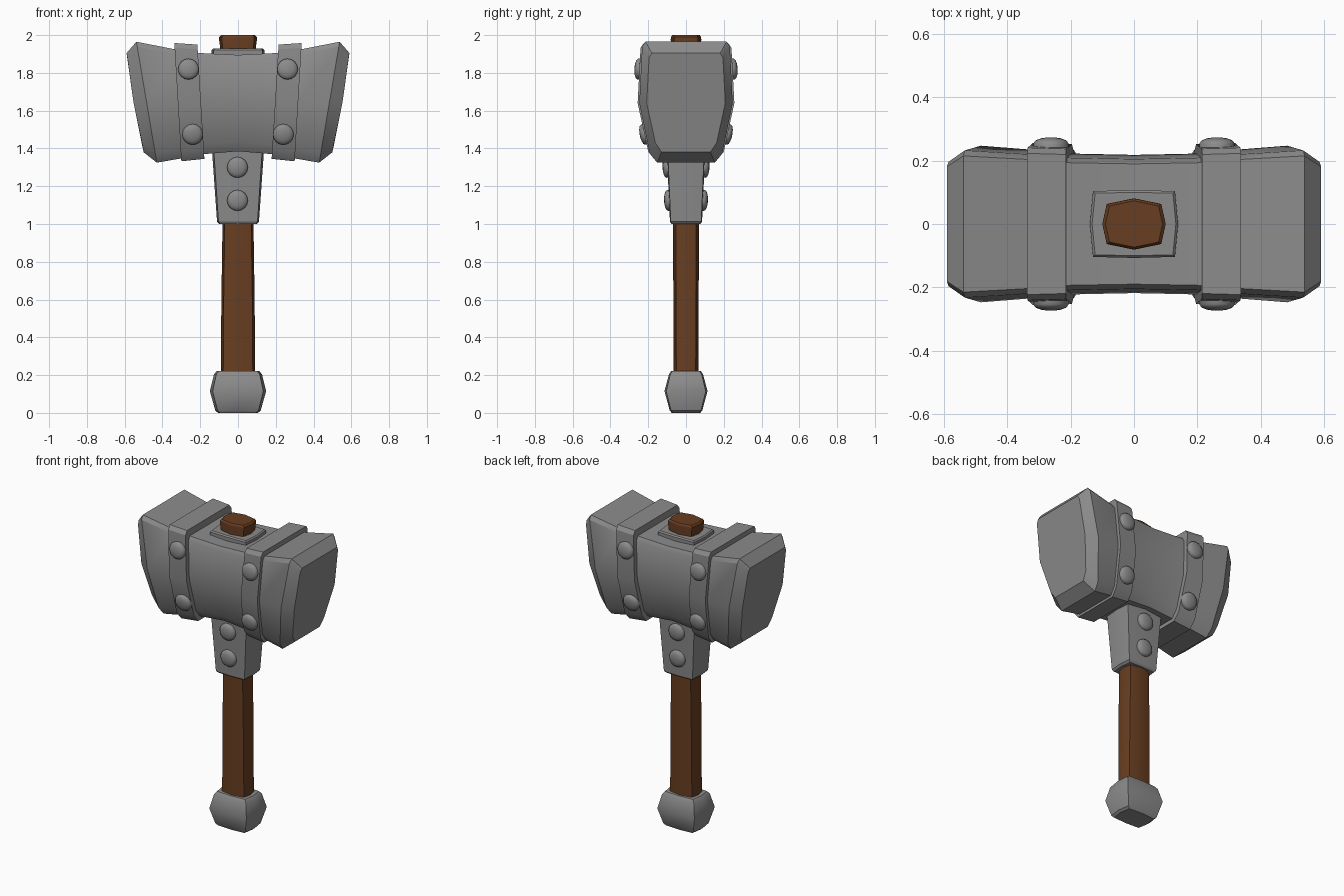
import bpy, bmesh, math
from mathutils import Vector, Matrix

if "Cube" in bpy.data.objects:
    bpy.data.objects.remove(bpy.data.objects["Cube"])


def material(name, rgb):
    m = bpy.data.materials.new(name)
    m.diffuse_color = (*rgb, 1)
    m.use_nodes = True
    m.node_tree.nodes["Principled BSDF"].inputs["Base Color"].default_value = m.diffuse_color
    return m


STEEL = material("grey_steel", (0.26, 0.26, 0.26))
WOOD = material("brown_wood", (0.14, 0.048, 0.015))


def loft(name, rings, mat, smooth=30):
    """Skin a list of equal-length closed rings and cap both ends."""
    bm = bmesh.new()
    loops = [[bm.verts.new(p) for p in r] for r in rings]
    n = len(loops[0])
    for a, b in zip(loops, loops[1:]):
        for i in range(n):
            j = (i + 1) % n
            bm.faces.new((a[i], a[j], b[j], b[i]))
    bm.faces.new(loops[0][::-1])
    bm.faces.new(loops[-1])
    bmesh.ops.recalc_face_normals(bm, faces=bm.faces)
    me = bpy.data.meshes.new(name)
    bm.to_mesh(me)
    bm.free()
    ob = bpy.data.objects.new(name, me)
    bpy.context.collection.objects.link(ob)
    me.materials.append(mat)
    bpy.ops.object.select_all(action='DESELECT')
    ob.select_set(True)
    bpy.context.view_layer.objects.active = ob
    bpy.ops.object.shade_smooth_by_angle(angle=math.radians(smooth))
    return ob


def head_ring(side, x_top, x_bot, z_top, z_bot, w, bulge=0):
    """Tapered hammer cross-section, leaning so its top is further out."""
    half = [(0.87, z_top), (0.94, z_top - 0.025), (1, 1.64),
            (0.78, z_bot + 0.05), (0.62, z_bot)]
    pts = [(w * k, z) for k, z in half] + [(-w * k, z) for k, z in half[::-1]]
    ring = []
    for y, z in pts:
        t = (z - z_bot) / (z_top - z_bot)
        x = x_bot + (x_top - x_bot) * t + (bulge if z == 1.64 else 0)
        ring.append((side * x, y, z))
    return ring


def shaft_ring(z, a, b, kx, ky):
    """Eight-sided upright section; kx, ky place the corner points."""
    return [(a, 0, z), (a * kx, b * ky, z), (0, b, z), (-a * kx, b * ky, z),
            (-a, 0, z), (-a * kx, -b * ky, z), (0, -b, z), (a * kx, -b * ky, z)]


def shaft(name, profile, mat, kx, ky):
    return loft(name, [shaft_ring(z, a, b, kx, ky) for z, a, b in profile], mat)


def rivet(name, pos, normal):
    q = Vector((0, 0, 1)).rotation_difference(Vector(normal))
    mtx = Matrix.Translation(pos) @ q.to_matrix().to_4x4()
    prof = [(0.055, -0.02), (0.055, 0.008), (0.048, 0.017), (0.032, 0.023), (0.012, 0.026)]
    rings = [[mtx @ Vector((r * math.cos(i * math.tau / 16), r * math.sin(i * math.tau / 16), h))
              for i in range(16)] for r, h in prof]
    loft(name, rings, STEEL, 50)


# Hammer head: flared sections, mirrored about the middle
half = [(0.20, 0.18, 1.905, 1.37, 0.222), (0.335, 0.30, 1.925, 1.347, 0.234),
        (0.538, 0.43, 1.965, 1.325, 0.247)]
face = (0.59, 0.50, 1.905, 1.38, 0.208, 0.008)
rings = [head_ring(-1, *face)] + [head_ring(-1, *s) for s in half[::-1]]
rings += [head_ring(1, 0, 0, 1.895, 1.385, 0.218)]
rings += [head_ring(1, *s) for s in half] + [head_ring(1, *face)]
loft("hammer_head", rings, STEEL)

# Straps round the head, with rivets front and back
for side, label in ((-1, "left"), (1, "right")):
    loft(f"strap_{label}", [head_ring(side, 0.215, 0.178, 1.95, 1.345, 0.252),
                            head_ring(side, 0.337, 0.30, 1.958, 1.332, 0.256)], STEEL)
    for f in (-1, 1):
        end = "front" if f < 0 else "back"
        rivet(f"upper_rivet_{label}_{end}", (side * 0.262, f * 0.247, 1.82), (0, f, 0.05))
        rivet(f"lower_rivet_{label}_{end}", (side * 0.24, f * 0.219, 1.475), (0, f, -0.2))

# Wooden handle running right through the head
shaft("handle", [(0.1, 0.093, 0.066), (0.22, 0.091, 0.066), (0.6, 0.088, 0.067),
                 (1.0, 0.082, 0.069), (1.4, 0.085, 0.07), (1.9, 0.09, 0.075),
                 (1.975, 0.1, 0.081), (1.99, 0.1, 0.08), (2.0, 0.09, 0.073)], WOOD, 0.86, 0.78)

# Steel plate on top of the head
shaft("top_plate", [(1.86, 0.139, 0.107), (1.92, 0.139, 0.107), (1.928, 0.132, 0.1)],
      STEEL, 0.93, 0.97)

# Tapered socket under the head, with rivets
shaft("socket", [(1.0, 0.1, 0.077), (1.012, 0.111, 0.085), (1.41, 0.139, 0.103)],
      STEEL, 0.93, 0.95)
for f in (-1, 1):
    end = "front" if f < 0 else "back"
    rivet(f"socket_rivet_upper_{end}", (-0.003, f * 0.098, 1.3), (0, f, -0.045))
    rivet(f"socket_rivet_lower_{end}", (-0.003, f * 0.09, 1.125), (0, f, -0.045))

# Pommel
shaft("pommel", [(0, 0.105, 0.075), (0.012, 0.12, 0.086), (0.115, 0.149, 0.114),
                 (0.205, 0.127, 0.09), (0.222, 0.112, 0.078)], STEEL, 0.9, 0.92)
